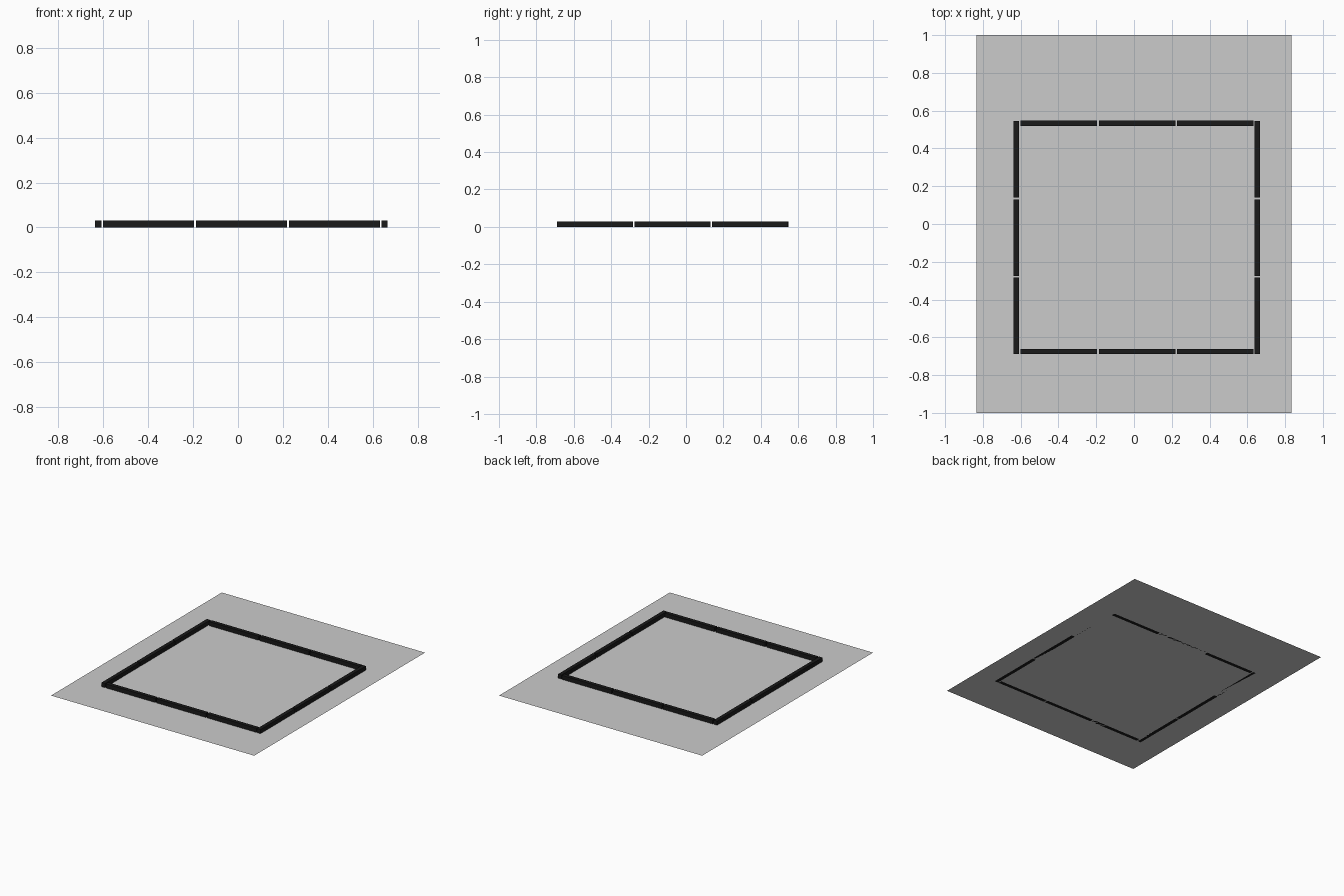
import bpy
import bmesh
from mathutils import Matrix, Vector

if "Cube" in bpy.data.objects:
    bpy.data.objects.remove(bpy.data.objects["Cube"])

black = bpy.data.materials.new("black")
black.diffuse_color = (0.01, 0.01, 0.01, 1)
black.use_nodes = True
black.node_tree.nodes["Principled BSDF"].inputs["Base Color"].default_value = black.diffuse_color


def add_object(name, bm, material=None):
    mesh = bpy.data.meshes.new(name)
    bm.to_mesh(mesh)
    bm.free()
    if material:
        mesh.materials.append(material)
    obj = bpy.data.objects.new(name, mesh)
    bpy.context.collection.objects.link(obj)
    return obj


def box(name, x0, x1, y0, y1, z0, z1):
    bm = bmesh.new()
    centre = Vector(((x0 + x1) / 2, (y0 + y1) / 2, (z0 + z1) / 2))
    size = Matrix.Diagonal((x1 - x0, y1 - y0, z1 - z0, 1))
    bmesh.ops.create_cube(bm, size=1, matrix=Matrix.Translation(centre) @ size)
    return add_object(name, bm, black)


# flat ground sheet
bm = bmesh.new()
bmesh.ops.create_grid(bm, x_segments=1, y_segments=1, size=1,
                      matrix=Matrix.Diagonal((0.833, 1, 1, 1)))
add_object("ground_sheet", bm)

# square border: three separate bars along each side
WIDTH, HEIGHT = 0.028, 0.03
LENGTH, PITCH = 0.405, 0.4145
for i in range(3):
    x = -0.601 + i * PITCH
    for side, y in (("front", -0.689), ("back", 0.519)):
        box(f"{side}_bar_{i + 1}", x, x + LENGTH, y, y + WIDTH, 0, HEIGHT)
    y = -0.689 + i * PITCH
    for side, x in (("left", -0.637), ("right", 0.639)):
        box(f"{side}_bar_{i + 1}", x, x + WIDTH, y, y + LENGTH, 0, HEIGHT)
